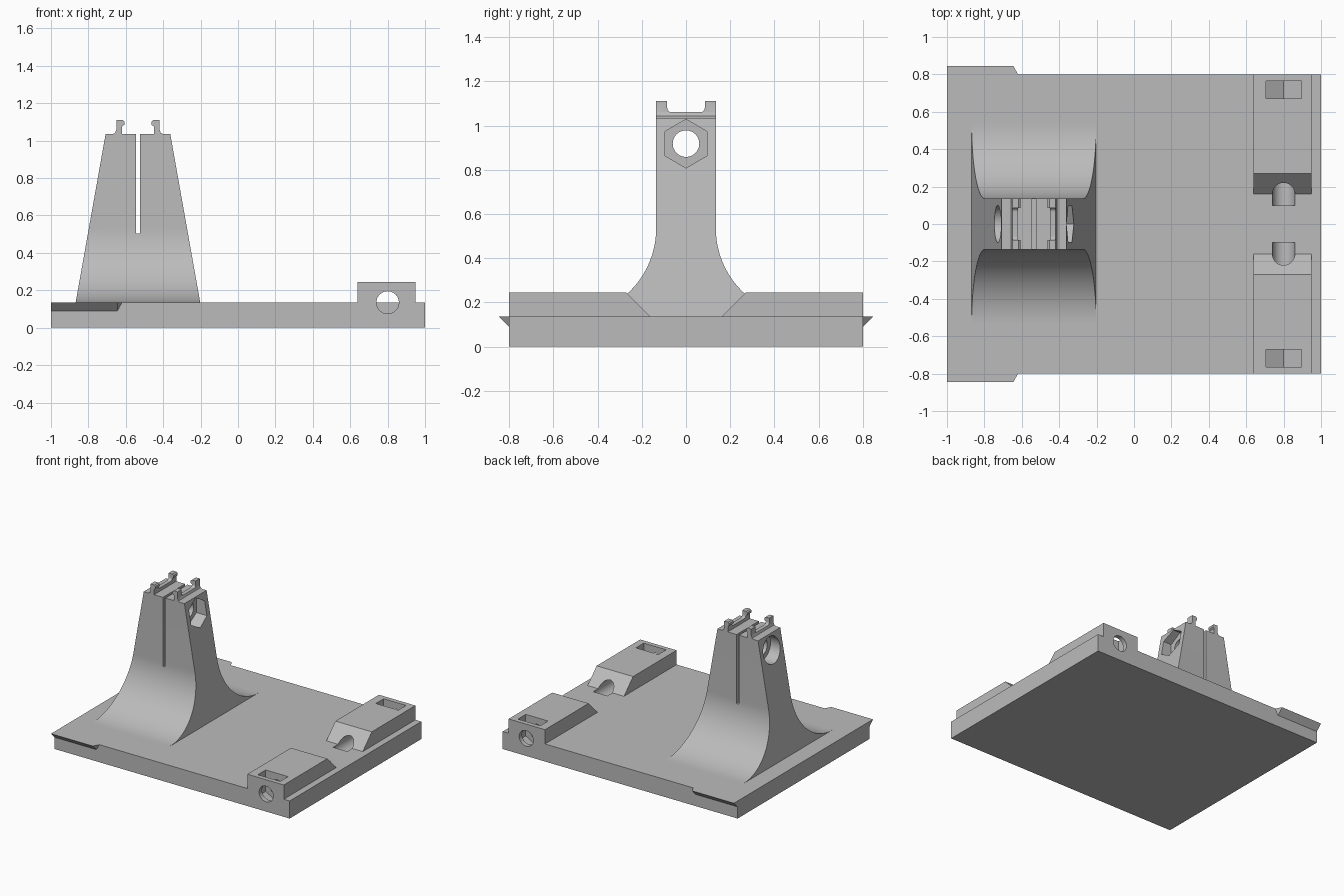
import bpy, bmesh
from math import cos, sin, pi, radians

cube = bpy.data.objects.get("Cube")
if cube:
    bpy.data.objects.remove(cube, do_unlink=True)

grey = bpy.data.materials.new("plain grey")
grey.use_nodes = True
grey.diffuse_color = (0.5, 0.5, 0.5, 1)
grey.node_tree.nodes["Principled BSDF"].inputs["Base Color"].default_value = (0.5, 0.5, 0.5, 1)


def prism(name, points, axis, lo, hi, shift=None):
    """Extrude a profile, (y, z) along x or (x, z) along y; shift re-places end points."""
    bm = bmesh.new()
    rings = []
    for t in (lo, hi):
        ring = []
        for a, b in points:
            co = (t, a, b) if axis == "x" else (a, t, b)
            ring.append(bm.verts.new(shift(co) if shift else co))
        rings.append(ring)
    n = len(points)
    for ring in rings:
        bm.faces.new(ring)
    for i in range(n):
        j = (i + 1) % n
        bm.faces.new((rings[0][i], rings[0][j], rings[1][j], rings[1][i]))
    bmesh.ops.recalc_face_normals(bm, faces=bm.faces)
    mesh = bpy.data.meshes.new(name)
    bm.to_mesh(mesh)
    bm.free()
    obj = bpy.data.objects.new(name, mesh)
    mesh.materials.append(grey)
    bpy.context.collection.objects.link(obj)
    return obj


def box(name, x0, x1, y0, y1, z0, z1):
    return prism(name, [(y0, z0), (y1, z0), (y1, z1), (y0, z1)], "x", x0, x1)


def ring(cx, cz, r, n):
    """Regular polygon with a corner pointing up."""
    return [(cx + r * sin(2 * pi * i / n), cz + r * cos(2 * pi * i / n)) for i in range(n)]


def combine(target, tool, operation):
    mod = target.modifiers.new("bool", "BOOLEAN")
    mod.operation = operation
    mod.solver = "EXACT"
    mod.object = tool
    with bpy.context.temp_override(object=target, active_object=target):
        bpy.ops.object.modifier_apply(modifier=mod.name)
    bpy.data.objects.remove(tool, do_unlink=True)


def smooth(obj):
    bpy.ops.object.select_all(action="DESELECT")
    obj.select_set(True)
    bpy.context.view_layer.objects.active = obj
    bpy.ops.object.shade_smooth_by_angle(angle=radians(30))


TOP = 0.135        # plate top
BORE = 0.06        # bolt radius
NUT = 0.11         # nut corner radius

# Base plate with its edge lips and raised bolt blocks
base = box("base_plate", -1, 1, -0.8, 0.8, 0, TOP)


def lip_end(co):
    x, y, z = co
    if x > -0.9:
        x = -0.645 + 0.025 * (1 - (abs(y) - 0.8) / 0.045 - (TOP - z) / 0.045)
    return (x, y, z)


for s in (-1, 1):
    lip = [(s * 0.78, 0.07), (s * 0.845, TOP), (s * 0.78, TOP)]
    combine(base, prism("lip", lip, "x", -1, -0.62, lip_end), "UNION")
    block = [(s * 0.8, 0.08), (s * 0.8, 0.245), (s * 0.27, 0.245),
             (s * 0.16, TOP), (s * 0.16, 0.08)]
    combine(base, prism("bolt_block", block, "x", 0.64, 0.95), "UNION")

# Bolt bores and drop-in nut slots through the blocks
for s in (-1, 1):
    bore = prism("bore", ring(0.8, TOP, BORE, 48), "y", s * 0.1, s * 0.9)
    combine(base, bore, "DIFFERENCE")
    half = NUT * cos(pi / 6)
    slot = [(0.8 - half, 0.4), (0.8 - half, TOP - NUT / 2), (0.8, TOP - NUT),
            (0.8 + half, TOP - NUT / 2), (0.8 + half, 0.4)]
    combine(base, prism("nut_slot", slot, "y", s * 0.67, s * 0.765), "DIFFERENCE")
smooth(base)

# Tapered tower with a sweeping foot
MID, HEAD, R = -0.535, 1.035, 0.4


def taper(co):
    x, y, z = co
    half = 0.173 + 0.16 * (HEAD - z) / (HEAD - TOP)
    return (MID + (half if x > MID else -half), y, z)


sweep = [(0.135 + R - R * cos(a), TOP + R - R * sin(a))
         for a in [pi / 2 * i / 32 for i in range(33)]]
side = [(0.135, HEAD)] + sweep
profile = side + [(-y, z) for y, z in reversed(side)]
tower = prism("tower", profile, "x", MID - 0.3, MID + 0.3, taper)

# Centre slit, cross bore, round head recess and hex nut recess
combine(tower, box("slit", MID - 0.01, MID + 0.01, -0.3, 0.3, 0.505, 1.2), "DIFFERENCE")
for points, lo, hi in ((ring(0, 0.918, BORE, 48), -1, 0),
                       (ring(0, 0.918, 0.1, 48), -1, -0.65),
                       (ring(0, 0.918, NUT, 6), -0.42, 0)):
    combine(tower, prism("recess", points, "x", lo, hi), "DIFFERENCE")
smooth(tower)

# Clip hooks on the tower head, notched between their end posts
hook = [(0.085, HEAD), (0.085, 1.075), (0.073, 1.085), (0.073, 1.102), (0.082, 1.11),
        (0.115, 1.11), (0.115, 1.06), (0.122, 1.042), (0.135, HEAD)]
corner = [(0.085 - 0.02 * (1 - cos(a)), 1.08 - 0.02 * sin(a))
          for a in [pi / 2 * i / 8 for i in range(9)]]
notch = [(0.085, 1.2)] + corner
notch += [(-y, z) for y, z in reversed(notch)]
for s, label in ((-1, "right"), (1, "left")):
    clip = prism(label + "_clip_hook", [(MID + s * x, z) for x, z in hook], "y", -0.135, 0.135)
    combine(clip, prism("notch", notch, "x", -1, 0), "DIFFERENCE")
    smooth(clip)
